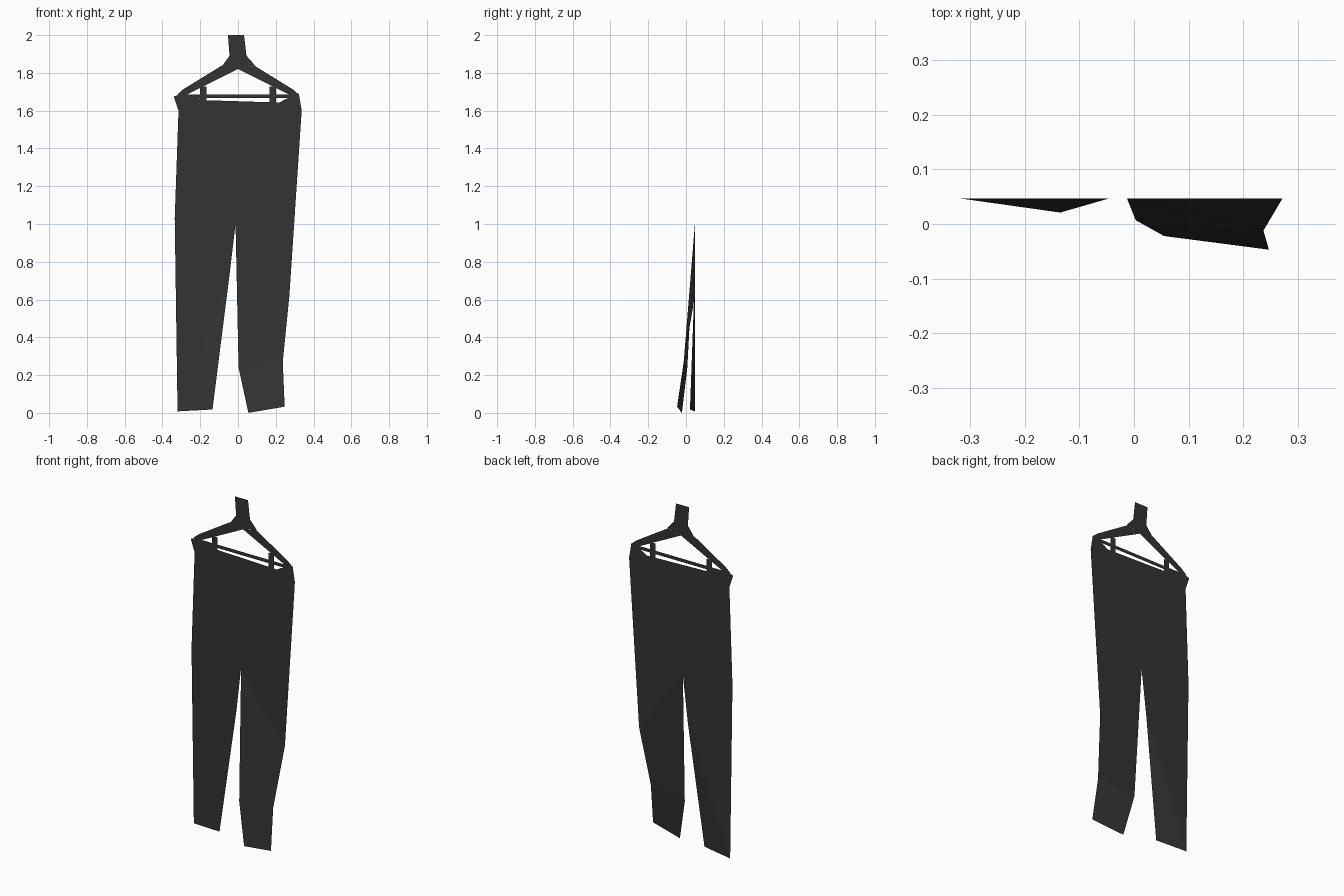
import bpy

if "Cube" in bpy.data.objects:
    bpy.data.objects.remove(bpy.data.objects["Cube"])

BACK = 0.047  # the sheet hangs in this plane

cloth = bpy.data.materials.new("dark_grey")
cloth.diffuse_color = (0.033, 0.033, 0.033, 1)
cloth.use_nodes = True
cloth.node_tree.nodes["Principled BSDF"].inputs["Base Color"].default_value = cloth.diffuse_color


def sheet(name, points, faces=None):
    """Flat one-sided part; points are (x, z) or (x, z, y), clockwise faces are turned to the front."""
    verts = [(p[0], p[2] if len(p) > 2 else BACK, p[1]) for p in points]
    faces = faces or [list(range(len(verts)))]
    mesh = bpy.data.meshes.new(name)
    mesh.from_pydata(verts, [], faces)
    mesh.update()
    if mesh.polygons[0].normal.y > 0:
        mesh.flip_normals()
    mesh.materials.append(cloth)
    obj = bpy.data.objects.new(name, mesh)
    bpy.context.collection.objects.link(obj)
    return obj


def box(name, x0, x1, z0, z1):
    return sheet(name, [(x0, z0), (x1, z0), (x1, z1), (x0, z1)])


# Trousers: flat body and legs, with the hems curling forward
trousers = [
    (-0.34, 1.675), (-0.315, 1.60), (-0.335, 1.03), (-0.32, 0.008),   # 0-3 left side
    (-0.045, 0.73), (-0.013, 1.0),                                    # 4-5 inner left leg, crotch
    (0.272, 0.62), (0.337, 1.6), (0.322, 1.69),                       # 6-8 right side
    (0.25, 1.66), (0.22, 1.643), (-0.165, 1.655), (-0.23, 1.672), (-0.31, 1.685),  # 9-13 waist
    (-0.135, 0.018, 0.021),                                           # 14 curled left hem
    (0.003, 0.24, 0.007), (0.237, 0.27, -0.012),                      # 15-16 right shin
    (0.055, 0.0, -0.022), (0.247, 0.033, -0.047),                     # 17-18 right hem
]
sheet("trousers", trousers,
      [list(range(14)), [3, 14, 4], [5, 15, 16, 6], [15, 17, 18, 16]])

# Hanger neck
sheet("hanger_neck", [(-0.053, 2.0), (-0.045, 1.89), (-0.085, 1.835), (0, 1.82),
                      (0.09, 1.84), (0.045, 1.89), (0.032, 2.0)])

# Sloping arms
for side, s in (("left", -1), ("right", 1)):
    sheet("hanger_arm_" + side, [(s * 0.0, 1.82), (s * 0.087, 1.838), (s * 0.29, 1.713),
                                 (s * 0.322, 1.685), (s * 0.27, 1.685)])
    # Clips on the bar
    box("clip_" + side, s * 0.1835 - 0.017, s * 0.1835 + 0.017, 1.64, 1.728)

# Crossbar
box("hanger_bar", -0.315, 0.322, 1.666, 1.686)
